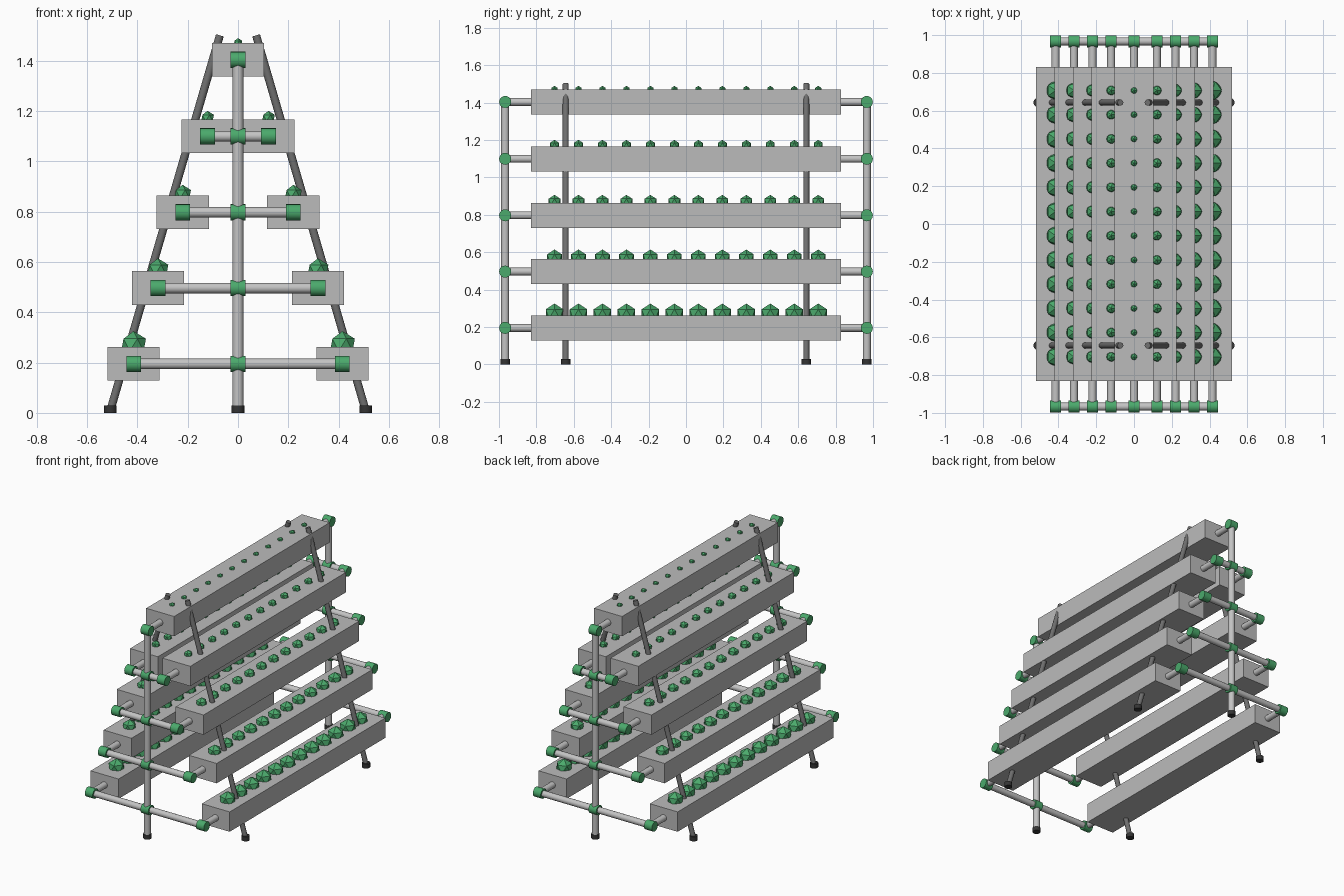
import bpy, math
from mathutils import Vector

if "Cube" in bpy.data.objects:
    bpy.data.objects.remove(bpy.data.objects["Cube"])


def material(name, rgb):
    m = bpy.data.materials.new(name)
    m.diffuse_color = (*rgb, 1)
    m.use_nodes = True
    m.node_tree.nodes["Principled BSDF"].inputs["Base Color"].default_value = m.diffuse_color
    return m


TRAY = material("tray grey", (0.5, 0.5, 0.5))
PIPE = material("pipe light grey", (0.55, 0.55, 0.55))
LEG = material("leg dark grey", (0.16, 0.16, 0.16))
FOOT = material("foot black", (0.035, 0.035, 0.035))
GREEN = material("green", (0.07, 0.40, 0.15))


def finish(name, mat, smooth=False):
    ob = bpy.context.object
    ob.name = name
    ob.data.materials.append(mat)
    if smooth:
        bpy.ops.object.shade_smooth_by_angle()
    return ob


def rod(name, a, b, radius, mat):
    """Cylinder between two points."""
    a, b = Vector(a), Vector(b)
    d = b - a
    bpy.ops.mesh.primitive_cylinder_add(
        vertices=20, radius=radius, depth=d.length, location=(a + b) / 2,
        rotation=d.to_track_quat('Z', 'Y').to_euler())
    return finish(name, mat, True)


def box(name, centre, size, mat):
    bpy.ops.mesh.primitive_cube_add(size=1, location=centre)
    ob = finish(name, mat)
    ob.scale = size
    return ob


def fitting(x, y, z):
    rod("pipe_fitting", (x - 0.029, y, z), (x + 0.029, y, z), 0.032, GREEN)


END_Y = 0.967      # pipe frame plane
TRAY_Y = 0.83      # tray half length
LEG_Y = 0.643

# Tiers: height, side offset, plant radius, plant centre height
tiers = [
    (0.195, 0.415, 0.055, 0.270),
    (0.496, 0.318, 0.046, 0.568),
    (0.797, 0.220, 0.037, 0.869),
    (1.099, 0.121, 0.028, 1.172),
    (1.403, 0.000, 0.019, 1.470),
]

for z, offset, r, plant_z in tiers:
    for x in ([-offset, offset] if offset else [0]):
        # Long planter tray
        box("planter_tray", (x, 0, z), (0.208, 2 * TRAY_Y, 0.134), TRAY)
        # Row of faceted plants
        for i in range(12):
            y = -0.703 + i * 1.41 / 11
            bpy.ops.mesh.primitive_ico_sphere_add(
                subdivisions=1, radius=r, location=(x, y, plant_z))
            finish("plant", GREEN)
        # Feed pipes and end fittings
        for s in (-1, 1):
            rod("feed_pipe", (x, s * (TRAY_Y - 0.03), z),
                (x, s * END_Y, z), 0.021, PIPE)
            fitting(x, s * END_Y, z)
    # Cross pipes joining both sides
    if offset:
        for s in (-1, 1):
            rod("cross_pipe", (-offset, s * END_Y, z),
                (offset, s * END_Y, z), 0.021, PIPE)
            fitting(0, s * END_Y, z)

for s in (-1, 1):
    # Upright pipe with foot
    rod("upright_pipe", (0, s * END_Y, 0.01), (0, s * END_Y, 1.403), 0.0215, PIPE)
    rod("upright_foot", (0, s * END_Y, 0), (0, s * END_Y, 0.03), 0.025, FOOT)
    # Slanted legs with feet
    for side in (-1, 1):
        rod("slanted_leg", (side * 0.507, s * LEG_Y, 0.01),
            (side * 0.072, s * LEG_Y, 1.5), 0.016, LEG)
        rod("leg_foot", (side * 0.507, s * LEG_Y, 0),
            (side * 0.507, s * LEG_Y, 0.03), 0.025, FOOT)
